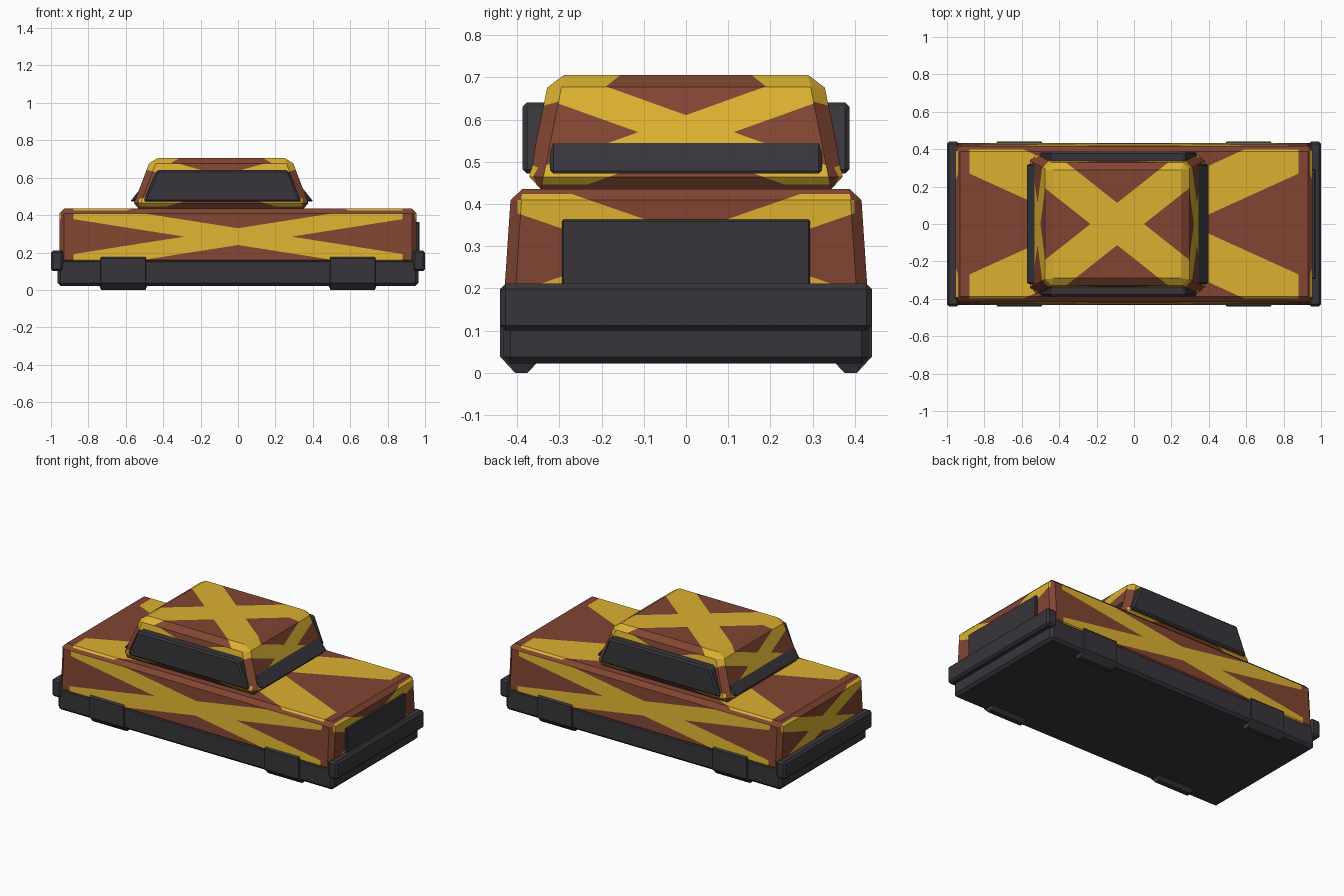
import bpy
import bmesh
from mathutils import Vector

default = bpy.data.objects.get("Cube")
if default:
    bpy.data.objects.remove(default, do_unlink=True)


def material(name, rgb):
    mat = bpy.data.materials.new(name)
    mat.use_nodes = True
    colour = (*rgb, 1)
    mat.diffuse_color = colour
    mat.node_tree.nodes["Principled BSDF"].inputs["Base Color"].default_value = colour
    return mat


BROWN = material("rust brown", (0.22, 0.06, 0.031))
YELLOW = material("mustard yellow", (0.71, 0.44, 0.03))
DARK = material("charcoal", (0.039, 0.036, 0.043))

BAND, EDGE = 0.3, 0.92   # stripe half width and stripe end, as shares of a panel


def main_axis(face):
    n = face.normal
    size = (abs(n.x) + 0.01, abs(n.y), abs(n.z))
    return size.index(max(size))


def paint_crosses(bm, centre, half):
    """Cut a diagonal cross into every panel and colour it yellow."""
    bm.normal_update()
    for axis in range(3):
        b, c = [i for i in range(3) if i != axis]
        eb, ec = Vector((0, 0, 0)), Vector((0, 0, 0))
        eb[b], ec[c] = 1 / half[b], 1 / half[c]
        cuts = [(n, BAND) for n in (eb + ec, eb - ec)] + [(eb, EDGE), (ec, EDGE)]
        for n, dist in cuts:
            for side in (-1, 1):
                faces = [f for f in bm.faces if main_axis(f) == axis]
                edges = {e for f in faces for e in f.edges}
                verts = {v for f in faces for v in f.verts}
                bmesh.ops.bisect_plane(
                    bm, geom=faces + list(edges) + list(verts), dist=1e-5,
                    plane_co=centre + n * (side * dist / n.length_squared),
                    plane_no=n.normalized())
                bm.normal_update()
    for f in bm.faces:
        axis = main_axis(f)
        p = f.calc_center_median() - centre
        u, v = [p[i] / half[i] for i in range(3) if i != axis]
        on_band = min(abs(u + v), abs(u - v)) < BAND
        f.material_index = int(on_band and max(abs(u), abs(v)) < EDGE)


def block(name, centre, z, x, y, bevel, painted=False):
    """Chamfered block; x and y hold half sizes at the bottom and the top."""
    bm = bmesh.new()
    bmesh.ops.create_cube(bm, size=2)
    scale = Vector(bevel)
    for v in bm.verts:
        top = int(v.co.z > 0)
        co = (centre[0] + v.co.x * x[top], centre[1] + v.co.y * y[top], z[top])
        v.co = [co[i] / scale[i] for i in range(3)]
    bmesh.ops.bevel(bm, geom=bm.edges[:], offset=1, segments=1,
                    profile=0.5, affect='EDGES')
    for v in bm.verts:
        v.co = v.co * scale
    if painted:
        middle = Vector((centre[0], centre[1], sum(z) / 2))
        paint_crosses(bm, middle, (max(x), max(y), (z[1] - z[0]) / 2))
    mesh = bpy.data.meshes.new(name)
    bm.to_mesh(mesh)
    bm.free()
    for mat in ((BROWN, YELLOW) if painted else (DARK,)):
        mesh.materials.append(mat)
    obj = bpy.data.objects.new(name, mesh)
    bpy.context.collection.objects.link(obj)
    return obj


def even(size):
    return (size, size, size)


# Painted body and cabin
block("body", (0, 0), (0.135, 0.435), (0.955, 0.955), (0.434, 0.414),
      even(0.026), painted=True)
block("cabin", (-0.09, 0), (0.435, 0.705), (0.477, 0.375), (0.377, 0.323),
      (0.035, 0.033, 0.03), painted=True)

# Window blocks run through the cabin and stand proud on each side
block("side_windows", (-0.083, 0), (0.472, 0.64), (0.422, 0.352),
      (0.387, 0.387), even(0.01))
block("end_windows", (-0.087, 0), (0.472, 0.64), (0.49, 0.357),
      (0.322, 0.322), even(0.008))

# Chassis and grille
block("chassis", (0, 0), (0.022, 0.165), (0.965, 0.965), (0.432, 0.432), even(0.016))
block("grille", (0.95, 0), (0.18, 0.363), (0.02, 0.02), (0.294, 0.294), even(0.004))

# Bumpers and wheels
for sx, end in ((1, "front"), (-1, "rear")):
    block(end + "_bumper", (sx * 0.967, 0), (0.1, 0.211), (0.033, 0.033),
          (0.44, 0.44), even(0.012))
    for sy, side in ((1, "left"), (-1, "right")):
        block(f"{end}_{side}_wheel", (sx * 0.613, sy * 0.39), (0, 0.205),
              (0.133, 0.133), (0.05, 0.05), (0.014, 0.035, 0.038))
